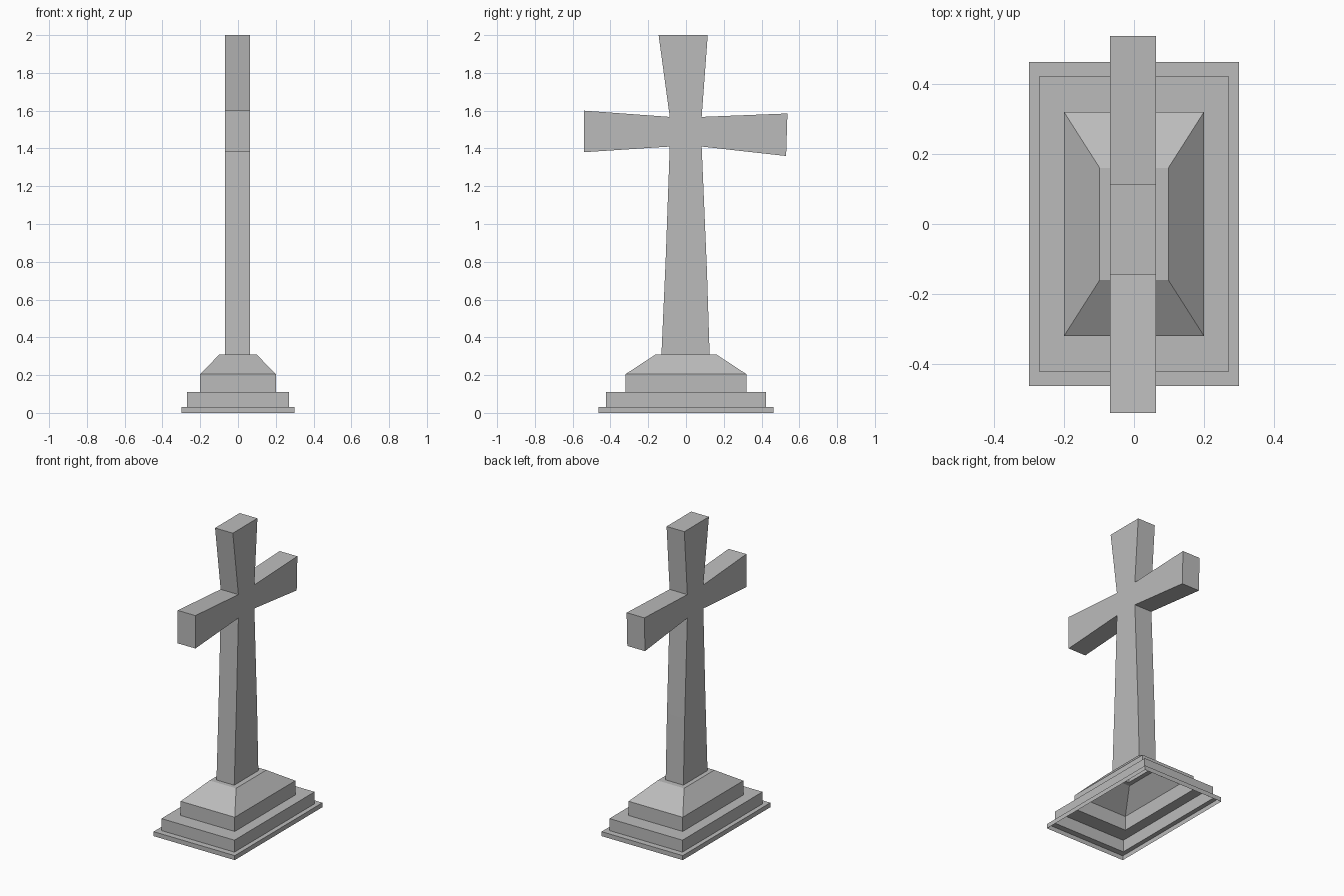
import bpy
import bmesh

cube = bpy.data.objects.get("Cube")
if cube:
    bpy.data.objects.remove(cube, do_unlink=True)

stone = bpy.data.materials.new("grey_stone")
stone.use_nodes = True
grey = (0.5, 0.5, 0.5, 1.0)
stone.diffuse_color = grey
stone.node_tree.nodes["Principled BSDF"].inputs["Base Color"].default_value = grey


def finish(bm, name):
    mesh = bpy.data.meshes.new(name)
    bm.to_mesh(mesh)
    bm.free()
    mesh.materials.append(stone)
    obj = bpy.data.objects.new(name, mesh)
    bpy.context.collection.objects.link(obj)
    return obj


def bridge(bm, lower, upper, skip=()):
    n = len(lower)
    for i in range(n):
        if i not in skip:
            j = (i + 1) % n
            bm.faces.new((lower[i], lower[j], upper[j], upper[i]))


def rectangle(bm, x0, x1, y0, y1, z):
    corners = ((x0, y0), (x1, y0), (x1, y1), (x0, y1))
    return [bm.verts.new((x, y, z)) for x, y in corners]


# Cross outline as (y, z), anticlockwise from the foot
FOOT_Z = 0.31
BACK, FRONT = -0.068, 0.063
outline = [
    (-0.13, FOOT_Z), (0.125, FOOT_Z), (0.111, 0.75), (0.083, 1.41),
    (0.53, 1.36), (0.537, 1.585), (0.083, 1.567),
    (0.115, 2.0), (-0.145, 2.0), (-0.086, 1.567),
    (-0.54, 1.6), (-0.54, 1.38), (-0.086, 1.41), (-0.108, 0.8),
]

# Cross: two flat sides joined by a rim, open at the foot
bm = bmesh.new()
sides = [[bm.verts.new((x, y, z)) for y, z in outline] for x in (BACK, FRONT)]
bm.faces.new(sides[1])
bm.faces.new(sides[0][::-1])
bridge(bm, sides[0], sides[1], skip=(0,))
finish(bm, "cross")

# Stepped plinth: hollow shell of rectangular rings (half width, half depth, height)
levels = [
    (0.30, 0.463, 0.0), (0.30, 0.463, 0.03),
    (0.27, 0.423, 0.03), (0.27, 0.423, 0.11),
    (0.20, 0.32, 0.11), (0.20, 0.32, 0.205),
    (0.098, 0.16, FOOT_Z),
]
bm = bmesh.new()
rings = [rectangle(bm, -w, w, -d, d, z) for w, d, z in levels]
# Top ledge closes in around the foot of the cross
rings.append(rectangle(bm, BACK, FRONT, outline[0][0], outline[1][0], FOOT_Z))
for lower, upper in zip(rings, rings[1:]):
    bridge(bm, lower, upper)
finish(bm, "stepped_plinth")
